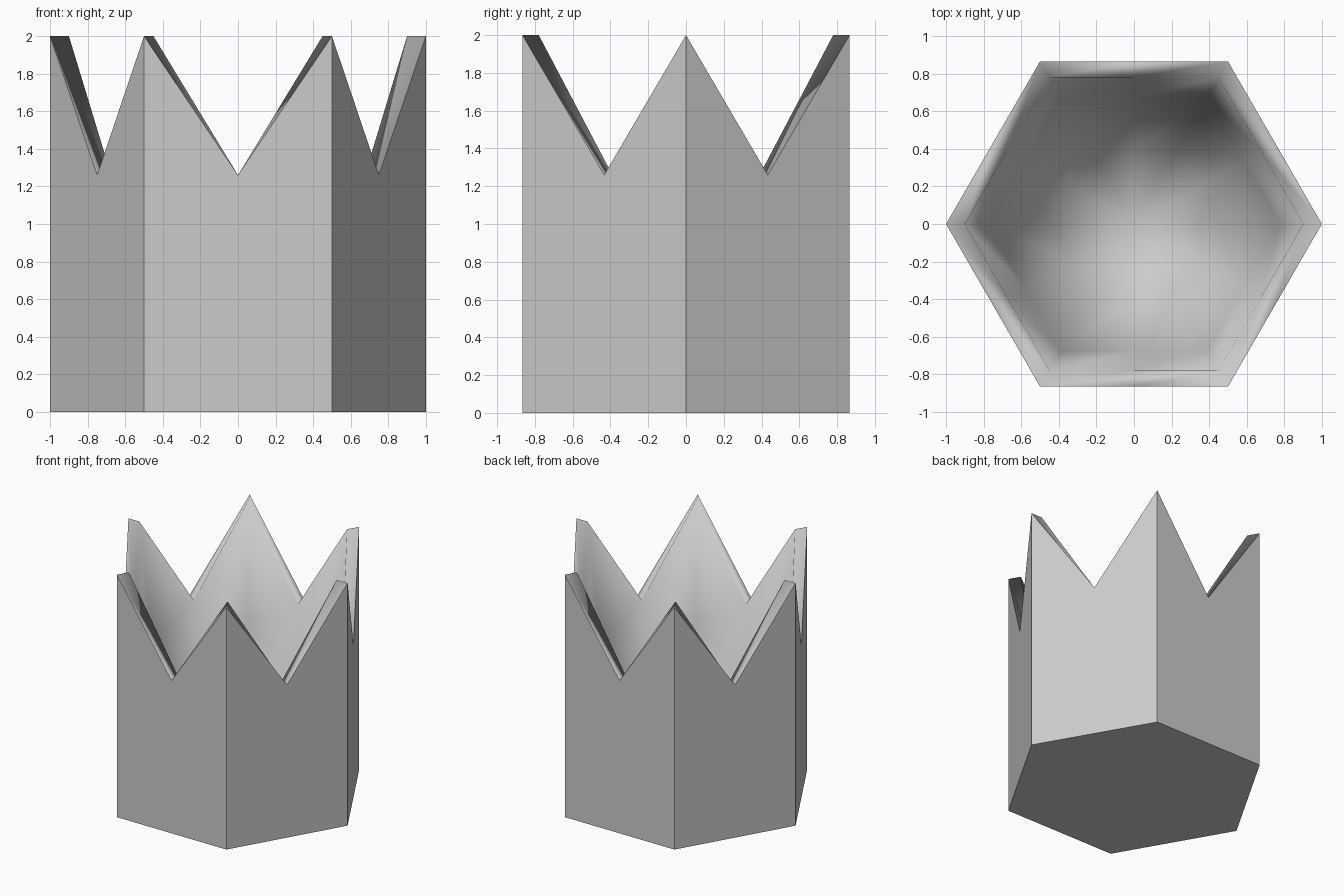
import bpy, bmesh
from math import sin, cos, pi

if "Cube" in bpy.data.objects:
    bpy.data.objects.remove(bpy.data.objects["Cube"])

TOP, NOTCH = 2.0, 1.26
OUT, RIM, FLOOR = 1.0, 0.9, 0.1
bm = bmesh.new()


def hex_ring(r, z_tip, z_mid):
    """12 points on a hexagon: corners alternating with edge middles"""
    pts = []
    for i in range(12):
        a, q = i * pi / 6, r if i % 2 == 0 else r * cos(pi / 6)
        pts.append(bm.verts.new((q * cos(a), q * sin(a), z_mid if i % 2 else z_tip)))
    return pts


def bridge(a, b, smooth=False, tris=False):
    for i in range(12):
        j = (i + 1) % 12
        loops = [(a[i], a[j], b[j]), (a[i], b[j], b[i])] if tris else [(a[i], a[j], b[j], b[i])]
        for vs in loops:
            bm.faces.new(vs).smooth = smooth


# Outer hexagonal wall, notched rim
base = hex_ring(OUT, 0, 0)
crown = hex_ring(OUT, TOP, NOTCH)
rim = hex_ring(RIM, TOP, NOTCH)
bm.faces.new(base[::-1])
bridge(base, crown)
bridge(crown, rim, True)

# Bowl inside: the rim outline shrinks along a quarter ellipse
N = 3
prev = rim
for k in range(1, N):
    c, s = cos(k / N * pi / 2), 1 - sin(k / N * pi / 2)
    ring = hex_ring(RIM * c, FLOOR + (TOP - FLOOR) * s, FLOOR + (NOTCH - FLOOR) * s)
    bridge(prev, ring, True, True)
    prev = ring
bottom = bm.verts.new((0, 0, FLOOR))
for i in range(12):
    bm.faces.new((prev[i], prev[(i + 1) % 12], bottom)).smooth = True

# Crisp outer edge of the rim
for i in range(12):
    bm.edges.get((crown[i], crown[(i + 1) % 12])).smooth = False
bmesh.ops.recalc_face_normals(bm, faces=bm.faces)
me = bpy.data.meshes.new("notched_cup")
bm.to_mesh(me)
bm.free()
bpy.context.collection.objects.link(bpy.data.objects.new("notched_cup", me))
